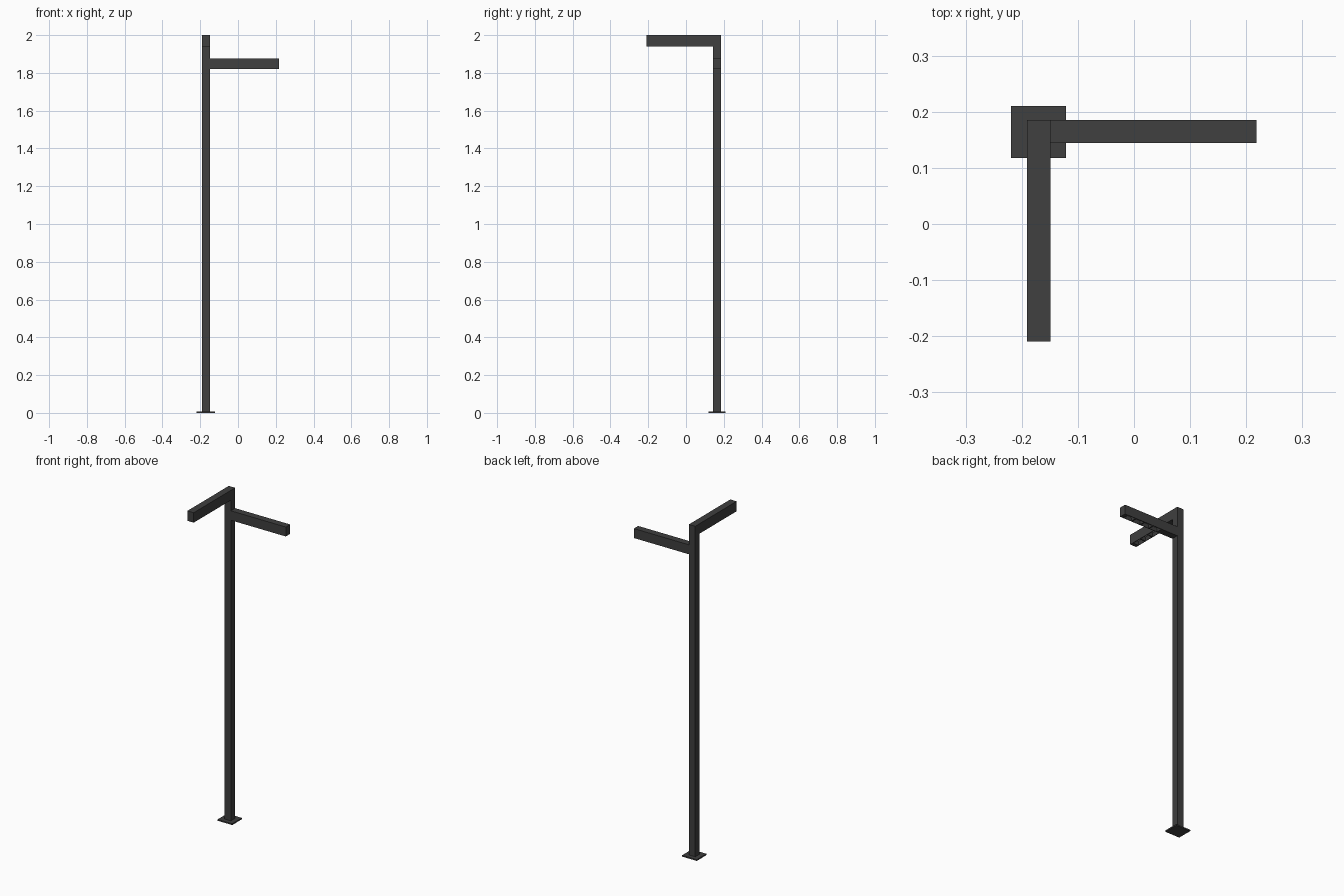
import bpy, bmesh
from mathutils import Matrix, Vector

if "Cube" in bpy.data.objects:
    bpy.data.objects.remove(bpy.data.objects["Cube"])


def material(name, v):
    m = bpy.data.materials.new(name)
    m.diffuse_color = (v, v, v, 1)
    m.use_nodes = True
    m.node_tree.nodes["Principled BSDF"].inputs["Base Color"].default_value = m.diffuse_color
    return m


dark = material("dark_metal", 0.05)
light = material("lens_grey", 0.35)


def finish(bm, name, mats):
    bmesh.ops.recalc_face_normals(bm, faces=bm.faces)
    me = bpy.data.meshes.new(name)
    bm.to_mesh(me)
    bm.free()
    for m in mats:
        me.materials.append(m)
    ob = bpy.data.objects.new(name, me)
    bpy.context.collection.objects.link(ob)
    return ob


def box_bm(lo, hi):
    lo, hi = Vector(lo), Vector(hi)
    bm = bmesh.new()
    bmesh.ops.create_cube(bm, size=1, matrix=Matrix.Translation((lo + hi) / 2)
                          @ Matrix.Diagonal((*(hi - lo), 1)))
    return bm


def lamp_arm(name, lo, hi, axis, cuts):
    """Box arm whose underside carries a row of recessed square lamps."""
    bm = box_bm(lo, hi)
    n = Vector((0, 0, 0))
    n[axis] = 1
    for c in cuts:
        p = Vector((0, 0, 0))
        p[axis] = c
        bmesh.ops.bisect_plane(bm, geom=bm.verts[:] + bm.edges[:] + bm.faces[:],
                               plane_co=p, plane_no=n)
    bm.normal_update()
    a, b = min(cuts), max(cuts)
    cells = [f for f in bm.faces if f.normal.z < -0.9
             and a < f.calc_center_median()[axis] < b]
    # Tapered reflector wells with a pale lens at the bottom
    bmesh.ops.inset_individual(bm, faces=cells, thickness=0.004)
    bmesh.ops.inset_individual(bm, faces=cells, thickness=0.008, depth=-0.02)
    for f in cells:
        f.material_index = 1
    return finish(bm, name, [dark, light])


# Base plate and square post
finish(box_bm((-0.219, 0.118, 0), (-0.121, 0.21, 0.008)), "base_plate", [dark])
finish(box_bm((-0.191, 0.144, 0.008), (-0.149, 0.185, 2.0)), "post", [dark])

# Upper arm towards the front, lower arm towards the right
lamp_arm("upper_arm", (-0.191, -0.209, 1.94), (-0.149, 0.144, 2.0), 1,
         [-0.19 + 0.06 * i for i in range(5)])
lamp_arm("lower_arm", (-0.149, 0.144, 1.82), (0.218, 0.185, 1.877), 0,
         [0.199 - 0.06 * i for i in range(5)])
